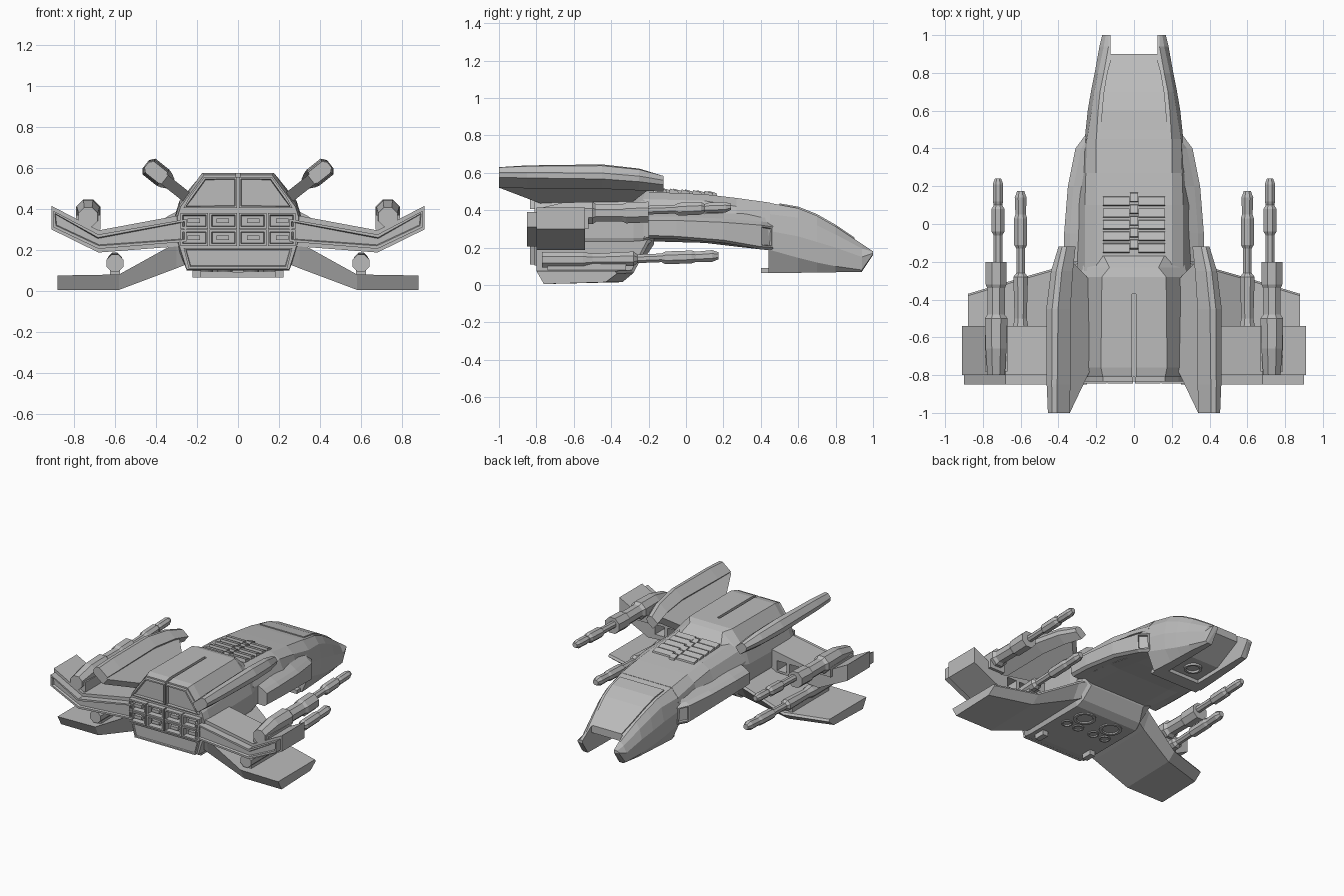
import bpy
import bmesh
import math
from mathutils import Vector

default = bpy.data.objects.get("Cube")
if default:
    bpy.data.objects.remove(default)

grey = bpy.data.materials.new("hull_grey")
grey.use_nodes = True
grey.diffuse_color = (.5, .5, .5, 1)
shader = next(n for n in grey.node_tree.nodes if n.type == "BSDF_PRINCIPLED")
shader.inputs["Base Color"].default_value = grey.diffuse_color


def loft(name, rings, mirror=False, recess=None):
    """Skin rings of points; recess = (direction, border, depth) sinks matching faces."""
    bm = bmesh.new()
    loops = [[bm.verts.new(point) for point in ring] for ring in rings]
    count = len(loops[0])
    for near, far in zip(loops, loops[1:]):
        for i in range(count):
            j = (i + 1) % count
            bm.faces.new((near[i], near[j], far[j], far[i]))
    bm.faces.new(loops[0])
    bm.faces.new(loops[-1])
    bmesh.ops.recalc_face_normals(bm, faces=bm.faces[:])
    if recess:
        direction, border, depth = recess
        bm.normal_update()
        faces = [f for f in bm.faces if f.normal.dot(Vector(direction)) > .9]
        bmesh.ops.inset_individual(bm, faces=faces, thickness=border)
        bmesh.ops.inset_individual(bm, faces=faces, thickness=border / 3, depth=-depth)
    mesh = bpy.data.meshes.new(name)
    bm.to_mesh(mesh)
    bm.free()
    obj = bpy.data.objects.new(name, mesh)
    bpy.context.collection.objects.link(obj)
    mesh.materials.append(grey)
    if mirror:
        obj.modifiers.new("mirror", "MIRROR")
    return obj


def slab(name, outline, back, front, **options):
    """Extrude an (x, z) outline along y."""
    rings = [[(x, y, z) for x, z in outline] for y in (back, front)]
    return loft(name, rings, **options)


def box(name, xs, ys, zs, **options):
    (a, b), (c, d) = xs, zs
    return slab(name, [(a, c), (b, c), (b, d), (a, d)], *ys, **options)


def symmetric(name, stations):
    """Loft half sections given as y: [(x, z), ...] and reflected over x."""
    rings = []
    for y, half in stations.items():
        whole = half + [(-x, z) for x, z in reversed(half)]
        rings.append([(x, y, z) for x, z in whole])
    return loft(name, rings)


def barrel(name, x, stations, sides=8):
    """Faceted tube along y from (y, z, radius) stations, on both sides."""
    rings = []
    for y, z, r in stations:
        angles = [math.tau * (i + .5) / sides for i in range(sides)]
        rings.append([(x + r * math.cos(a), y, z + r * math.sin(a)) for a in angles])
    return loft(name, rings, mirror=True)


def disc(name, x, y, z, radius, mirror=True):
    """Downward nozzle with a sunken centre."""
    angles = [math.tau * i / 16 for i in range(16)]
    rings = [[(x + radius * math.cos(a), y + radius * math.sin(a), level) for a in angles]
             for level in (z + .02, z)]
    return loft(name, rings, mirror=mirror, recess=((0, 0, -1), radius / 4, .012))


def cut(target, cutter):
    cutter.hide_render = True
    mod = target.modifiers.new("cut", "BOOLEAN")
    mod.operation, mod.solver, mod.object = "DIFFERENCE", "EXACT", cutter
    bpy.context.view_layer.objects.active = target
    bpy.ops.object.modifier_apply(modifier=mod.name)
    bpy.data.objects.remove(cutter)


# Nose with tucked lower sides, sloping front bay and two prongs
nose = symmetric("nose", {
    .44: [(.2, .44), (.25, .38), (.262, .29), (.255, .19), (.2, .065)],
    .6: [(.19, .41), (.225, .36), (.245, .26), (.238, .145), (.19, .065)],
    .7: [(.18, .37), (.21, .32), (.228, .23), (.222, .12), (.185, .067)],
    .8: [(.16, .313), (.19, .27), (.208, .2), (.205, .1), (.18, .068)],
    .94: [(.135, .22), (.16, .195), (.183, .15), (.175, .08), (.16, .07)],
    1: [(.135, .18), (.15, .178), (.168, .17), (.165, .165), (.135, .16)],
})
bay = [(.5, -.1), (.5, .09), (.7, .095), (.9, .2), (.9, .6), (1.2, .6), (1.2, -.1)]
cut(nose, loft("bay_cutter", [[(x, y, z) for y, z in bay] for x in (-.125, .125)]))
disc("nose_thruster", 0, .6, .08, .06, mirror=False)
box("nose_lip", (-.19, .19), (.4, .46), (.065, .092))

# Canopy panel following the nose
canopy = [(.5, .175, .427), (.6, .17, .41), (.7, .16, .37), (.8, .143, .313), (.9, .115, .245)]
loft("canopy", [[(-w, y, z - .02), (w, y, z - .02), (w, y, z + .009), (-w, y, z + .009)]
                for y, w, z in canopy])

# Middle fuselage
symmetric("fuselage", {
    -.25: [(.2, .5), (.26, .46), (.3, .39), (.3, .26), (.22, .235)],
    .1: [(.2, .485), (.26, .45), (.3, .36), (.29, .235), (.21, .225)],
    .27: [(.2, .465), (.255, .42), (.28, .33), (.27, .215), (.2, .205)],
    .45: [(.2, .44), (.25, .38), (.26, .29), (.25, .19), (.2, .185)],
})

# Side sponsons with a vent in the angled front face
sponson = [(-.2, .37, .255, .355), (-.05, .37, .25, .355), (.2, .35, .23, .345),
           (.4, .31, .195, .33), (.465, .262, .19, .32)]
loft("sponson", [[(.2, y, low), (w - .02, y, low - .005), (w, y, low + .01),
                  (w, y, high - .01), (w - .03, y, high + .01), (.2, y, high + .08)]
                 for y, w, low, high in sponson],
     mirror=True, recess=((.6, .8, 0), .012, .015))

# Engine block with grooved deck
engine = symmetric("engine_block", {
    -.81: [(.165, .565), (.28, .41), (.295, .36), (.295, .25), (.25, .105)],
    -.76: [(.175, .575), (.285, .42), (.31, .35), (.31, .25), (.25, .1)],
    -.28: [(.17, .575), (.285, .44), (.31, .36), (.31, .25), (.25, .1)],
    -.23: [(.13, .56), (.27, .45), (.3, .37), (.3, .25), (.24, .13)],
    -.17: [(.16, .5), (.25, .44), (.29, .36), (.29, .26), (.22, .22)],
})
cut(engine, box("groove_cutter", (-.01, .01), (-.9, -.37), (.555, .7)))

# Rear windows, nozzle grid and lower housing
rear = (0, -1, 0)
slab("rear_window", [(.006, .405), (.265, .405), (.235, .46), (.165, .555), (.006, .555)],
     -.835, -.78, mirror=True, recess=(rear, .012, .02))
for low in (.22, .302):
    for left in (.004, .145):
        box("nozzle", (left, left + .135), (-.845, -.78), (low, low + .078),
            mirror=True, recess=(rear, .015, .035))
        box("nozzle_core", (left + .04, left + .1), (-.835, -.8),
            (low + .028, low + .05), mirror=True)
slab("lower_housing", [(-.265, .21), (.265, .21), (.24, .11), (-.24, .11)], -.835, -.78,
     recess=(rear, .012, .008))

# Belly thrusters and skids
for x, y, radius in [(.11, -.37, .075), (.065, -.49, .038), (.16, -.49, .038)]:
    disc("belly_thruster", x, y, .092, radius)
box("skid", (.18, .222), (-.74, -.66), (.065, .12), mirror=True)

# Roof louvres
for row in range(5):
    y = -.13 + row * .062
    z = .497 - row * .004
    wedge = [(y - .028, z - .02), (y + .032, z - .02), (y + .025, z + .01), (y - .018, z + .022)]
    for name, a, b in [("louvre", .025, .165), ("louvre_rib", 0, .02)]:
        shift = .02 if a == 0 else 0
        loft(name, [[(x, py + shift, pz) for py, pz in wedge] for x in (a, b)], mirror=True)

# Upper wings with intake slots and recessed trailing edge
profile = [(.25, .375), (.68, .295), (.91, .415), (.91, .3), (.68, .187), (.25, .22)]
wing = slab("upper_wing", profile, -.8, -.54)
for x in (.35, .45, .55):
    cut(wing, box("slot_cutter", (x, x + .075), (-.64, -.5), (.225, .295)))
wing.modifiers.new("mirror", "MIRROR")
trim = [(.25, .35), (.68, .275), (.9, .39), (.9, .31), (.68, .205), (.25, .24)]
slab("wing_trim", trim, -.85, -.79, mirror=True, recess=(rear, .015, .015))

# Lower wings: cranked slabs with swept leading edge
plan = [(.2, -.16, .15, .27), (.3, -.2, .11, .235), (.58, -.28, .005, .08), (.88, -.37, .005, .075)]
loft("lower_wing", [[(x, -.76, low), (x, front - .06, low + .01), (x, front, high - .015),
                     (x, front - .01, high), (x, -.8, high)]
                    for x, front, low, high in plan], mirror=True)

# Tilted fins with heavy caps
along, across = Vector((.78, 0, .62)), Vector((-.62, 0, .78))


def tilt(y, t, s):
    return Vector((.25, y, .46)) + along * t + across * s


stalk = [(-1, .135), (-.78, 0), (-.32, -.03), (-.19, .13), (-.19, .17), (-1, .2)]
loft("fin", [[tilt(y, t, s) for y, t in stalk] for s in (-.03, .025)], mirror=True)
caps = [(-1, .145, .25, .035), (-.85, .145, .255, .043), (-.45, .15, .255, .05),
        (-.25, .13, .225, .045), (-.12, .1, .18, .03)]
loft("fin_cap", [[tilt(y, a, -s), tilt(y, b - .02, -s), tilt(y, b, -s / 2),
                  tilt(y, b, s / 2), tilt(y, b - .02, s), tilt(y, a, s)]
                 for y, a, b, s in caps], mirror=True)

# Upper cannons on wing pods
barrel("upper_cannon_pod", .73, [(-.8, .36, .05), (-.66, .385, .06), (-.5, .385, .065),
                                 (-.48, .385, .05), (-.34, .385, .05), (-.32, .385, .06), (-.2, .39, .06)])
barrel("upper_cannon", .72, [(-.21, .4, .025), (-.06, .405, .025), (-.04, .405, .037), (.08, .41, .037),
                             (.1, .41, .024), (.12, .412, .03), (.21, .415, .03), (.24, .418, .018)])
box("upper_pylon", (.67, .79), (-.78, -.52), (.3, .37), mirror=True)

# Lower cannons on wing pylons
barrel("lower_cannon", .6, [(-.77, .135, .045), (-.55, .135, .045), (-.5, .135, .035), (-.28, .14, .042),
                            (-.26, .14, .025), (-.13, .145, .025), (-.11, .145, .037), (.03, .15, .037),
                            (.05, .15, .03), (.14, .155, .034), (.175, .156, .02)])
box("lower_pylon", (.575, .625), (-.74, -.32), (.05, .12), mirror=True)
